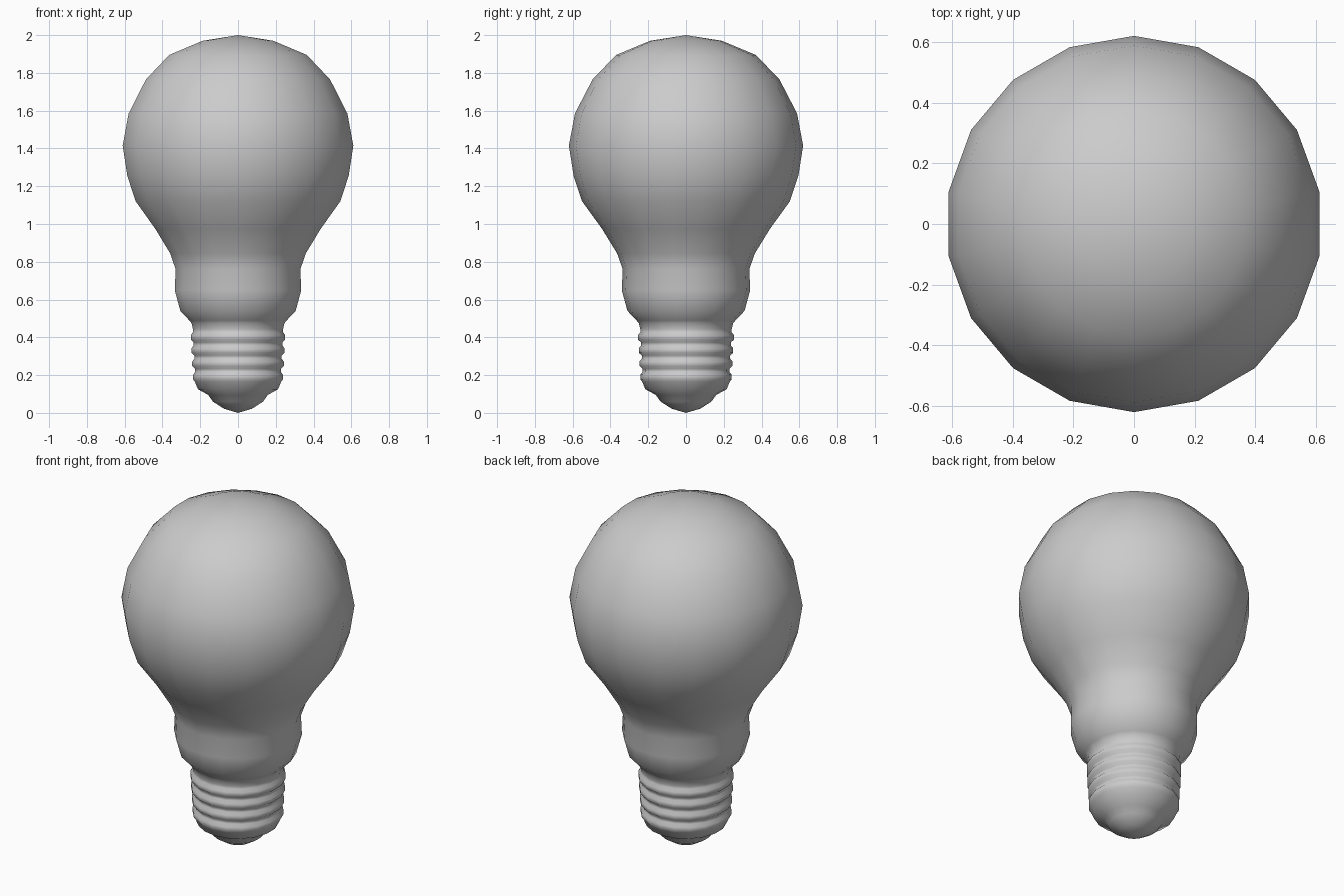
import bpy, bmesh
from math import cos, sin, pi

if "Cube" in bpy.data.objects:
    bpy.data.objects.remove(bpy.data.objects["Cube"])

SIDES = 18


def lathe(name, profile):
    """Revolve (radius, z) points about z; zero radius makes a pole."""
    bm = bmesh.new()
    rings = []
    for r, z in profile:
        if r == 0:
            rings.append([bm.verts.new((0, 0, z))] * SIDES)
        else:
            rings.append([bm.verts.new((r * cos(pi / 2 + 2 * pi * i / SIDES),
                                        r * sin(pi / 2 + 2 * pi * i / SIDES), z))
                          for i in range(SIDES)])
    for a, b in zip(rings, rings[1:]):
        for i in range(SIDES):
            j = (i + 1) % SIDES
            corners = list(dict.fromkeys((a[i], a[j], b[j], b[i])))
            bm.faces.new(corners).smooth = True
    bmesh.ops.recalc_face_normals(bm, faces=bm.faces)
    mesh = bpy.data.meshes.new(name)
    bm.to_mesh(mesh)
    bm.free()
    obj = bpy.data.objects.new(name, mesh)
    bpy.context.collection.objects.link(obj)
    return obj


# Rounded contact tip and lower rim
profile = [(0, 0), (0.075, 0.022), (0.135, 0.06), (0.16, 0.095),
           (0.215, 0.125), (0.232, 0.165)]

# Four screw thread ridges, widening slightly upward
for k in range(4):
    z = 0.19 + 0.07 * k
    r = 0.242 + 0.004 * k
    profile += [(r, z - 0.012), (r, z + 0.012),
                (r - 0.012, z + 0.027), (r - 0.012, z + 0.043)]

# Collar, neck and globe
profile += [(0.25, 0.475), (0.262, 0.49), (0.31, 0.54), (0.34, 0.65),
            (0.335, 0.76), (0.365, 0.845), (0.445, 0.975), (0.55, 1.12),
            (0.595, 1.255), (0.62, 1.415), (0.588, 1.585), (0.495, 1.765),
            (0.37, 1.895), (0.19, 1.97), (0, 2.0)]

lathe("light_bulb", profile)
